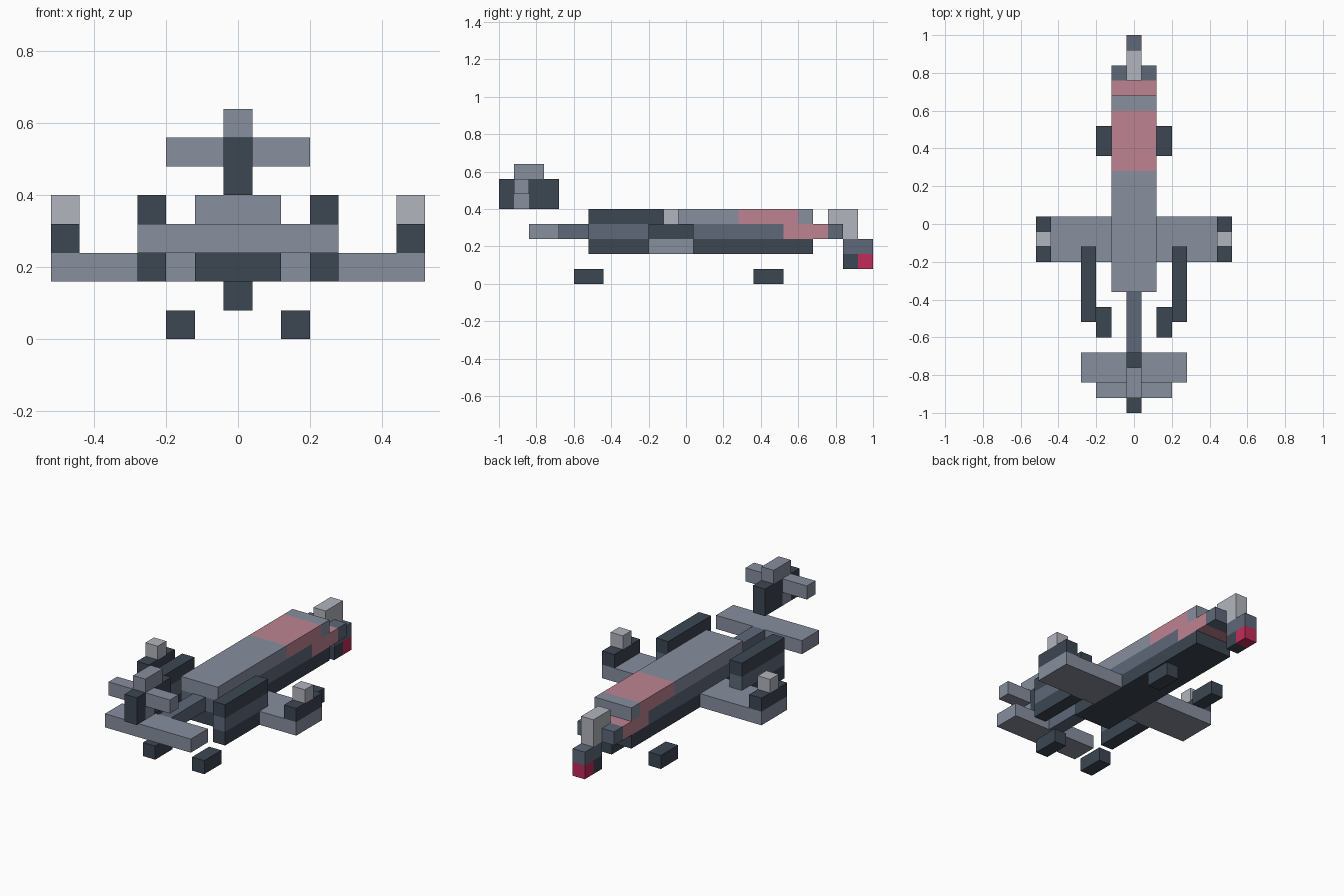
import bpy, bmesh

old = bpy.data.objects.get("Cube")
if old:
    bpy.data.objects.remove(old, do_unlink=True)


def material(name, rgb):
    """Flat material from 0-255 sRGB."""
    lin = [((c / 255 + 0.055) / 1.055) ** 2.4 for c in rgb]
    m = bpy.data.materials.new(name)
    m.use_nodes = True
    col = (*lin, 1.0)
    m.diffuse_color = col
    bsdf = next(n for n in m.node_tree.nodes if n.type == 'BSDF_PRINCIPLED')
    bsdf.inputs["Base Color"].default_value = col
    bsdf.inputs["Roughness"].default_value = 0.9
    return m


DARK = material("dark_blue_grey", (60, 70, 82))
SLATE = material("slate", (94, 104, 122))
GREY = material("mid_grey", (135, 142, 158))
LIGHT = material("light_grey", (178, 181, 189))
PINK = material("dusty_pink", (190, 132, 146))
RED = material("crimson", (192, 44, 90))


def box(name, x, y, z, mat):
    """Block spanning the (low, high) range on each axis."""
    bm = bmesh.new()
    bmesh.ops.create_cube(bm, size=1)
    for v in bm.verts:
        v.co = [r[0] if c < 0 else r[1] for c, r in zip(v.co, (x, y, z))]
    me = bpy.data.meshes.new(name)
    bm.to_mesh(me)
    bm.free()
    me.materials.append(mat)
    bpy.context.collection.objects.link(bpy.data.objects.new(name, me))


def pair(name, x, y, z, mat):
    """Matching blocks on the left (+x) and right (-x)."""
    box("left_" + name, x, y, z, mat)
    box("right_" + name, (-x[1], -x[0]), y, z, mat)


# Height of each block layer
Z = [(i * 0.08, (i + 1) * 0.08) for i in range(8)]
BODY, MID = (-0.12, 0.12), (-0.04, 0.04)

# Fuselage: belly, sides and roof
box("belly", BODY, (-0.36, 0.68), Z[2], DARK)
box("body_core", BODY, (-0.36, 0.52), Z[3], SLATE)
box("body_rear_band", BODY, (0.52, 0.76), Z[3], PINK)
box("body_end", BODY, (0.76, 0.84), Z[3], SLATE)
box("roof_front", BODY, (-0.36, 0.28), Z[4], GREY)
box("roof_band", BODY, (0.28, 0.60), Z[4], PINK)
box("roof_rear", BODY, (0.60, 0.68), Z[4], GREY)

# Nose boom and front wing
box("nose_boom", MID, (-0.68, -0.36), Z[3], SLATE)
box("front_wing", (-0.28, 0.28), (-0.84, -0.68), Z[3], GREY)

# Upright fin with cross plane and cap
box("fin_front", MID, (-1.0, -0.92), (0.40, 0.56), DARK)
box("fin_middle", MID, (-0.92, -0.84), (0.40, 0.56), GREY)
box("fin_rear", MID, (-0.84, -0.68), (0.40, 0.56), DARK)
box("fin_cap", MID, (-0.92, -0.76), Z[7], GREY)
pair("fin_plane", (0.04, 0.20), (-0.92, -0.84), Z[6], GREY)

# Main wings with tip pods
pair("wing", (0.12, 0.52), (-0.20, 0.04), Z[2], GREY)
pair("tip_pod", (0.44, 0.52), (-0.20, 0.04), Z[3], DARK)
pair("tip_cap", (0.44, 0.52), (-0.12, -0.04), Z[4], LIGHT)

# Side rails in three layers
pair("rail_bottom", (0.20, 0.28), (-0.52, -0.20), Z[2], DARK)
pair("rail_middle", (0.20, 0.28), (-0.52, -0.12), Z[3], SLATE)
pair("rail_top", (0.20, 0.28), (-0.52, -0.12), Z[4], DARK)

# Ground pads
pair("front_pad", (0.12, 0.20), (-0.60, -0.44), Z[0], DARK)
pair("rear_pad", (0.12, 0.20), (0.36, 0.52), Z[0], DARK)

# Rear column and tail light
box("rear_arm", MID, (0.76, 0.84), Z[4], LIGHT)
box("rear_column", MID, (0.84, 0.92), (0.24, 0.40), LIGHT)
box("tail_block", MID, (0.84, 1.0), Z[2], SLATE)
box("tail_base", MID, (0.84, 0.92), Z[1], DARK)
box("tail_light", MID, (0.92, 1.0), Z[1], RED)
